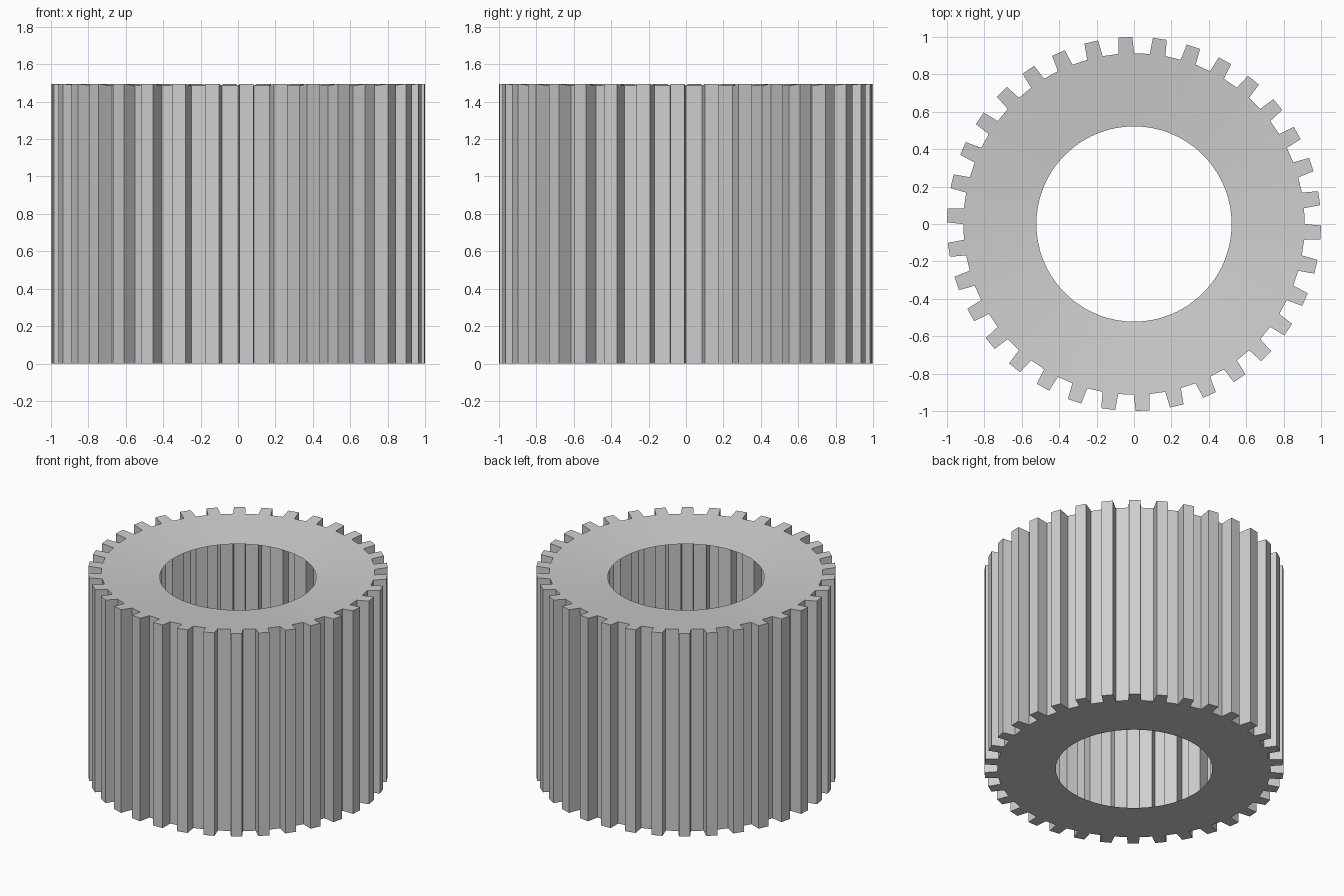
import bpy, bmesh
from math import cos, sin, pi, atan2, hypot

TEETH = 34
ROOT, TIP, BORE = 0.913, 1.0, 0.522
RIM_Z, DISH = 1.495, 0.105        # rim height, slope of the dished top
TIP_HALF_WIDTH = 0.0375
PITCH = 2 * pi / TEETH

cube = bpy.data.objects.get("Cube")
if cube:
    bpy.data.objects.remove(cube, do_unlink=True)

grey = bpy.data.materials.new("plain_grey")
grey.use_nodes = True
colour = (0.62, 0.62, 0.62, 1)
grey.diffuse_color = colour
grey.node_tree.nodes["Principled BSDF"].inputs["Base Color"].default_value = colour


def tooth_outline():
    """Closed gear outline, four corners per tooth, as (angle, radius)."""
    tip = TIP_HALF_WIDTH / TIP
    for i in range(TEETH):
        mid = (i - 0.25) * PITCH
        yield mid - PITCH / 4, ROOT
        yield mid - tip, TIP
        yield mid + tip, TIP
        yield mid + PITCH / 4, ROOT


def top_z(r):
    return RIM_Z - DISH * (TIP - r)


def ring(bm, points, height):
    return [bm.verts.new((r * cos(a), r * sin(a), height(r))) for a, r in points]


def bridge(bm, lower, upper):
    n = len(lower)
    return [bm.faces.new((lower[i], lower[(i + 1) % n], upper[(i + 1) % n], upper[i]))
            for i in range(n)]


def make_object(name, bm):
    mesh = bpy.data.meshes.new(name)
    bm.to_mesh(mesh)
    bm.free()
    mesh.materials.append(grey)
    obj = bpy.data.objects.new(name, mesh)
    bpy.context.collection.objects.link(obj)
    return obj


outline = list(tooth_outline())
bore = [(a, BORE) for a, r in outline]

# Thin toothed shell with a dished top plate and a flat bottom plate, open bore
bm = bmesh.new()
bottom_rim = ring(bm, outline, lambda r: 0)
top_rim = ring(bm, outline, top_z)
bottom_bore = ring(bm, bore, lambda r: 0)
top_bore = ring(bm, bore, top_z)
bridge(bm, bottom_rim, top_rim)
for face in bridge(bm, top_rim, top_bore):
    face.smooth = True
bridge(bm, bottom_bore, bottom_rim)

# Keep the rim and tooth corners sharp
for edge in bm.edges:
    if len(edge.link_faces) == 2 and edge.calc_face_angle() > 0.4:
        edge.smooth = False
make_object("toothed_sleeve", bm)
